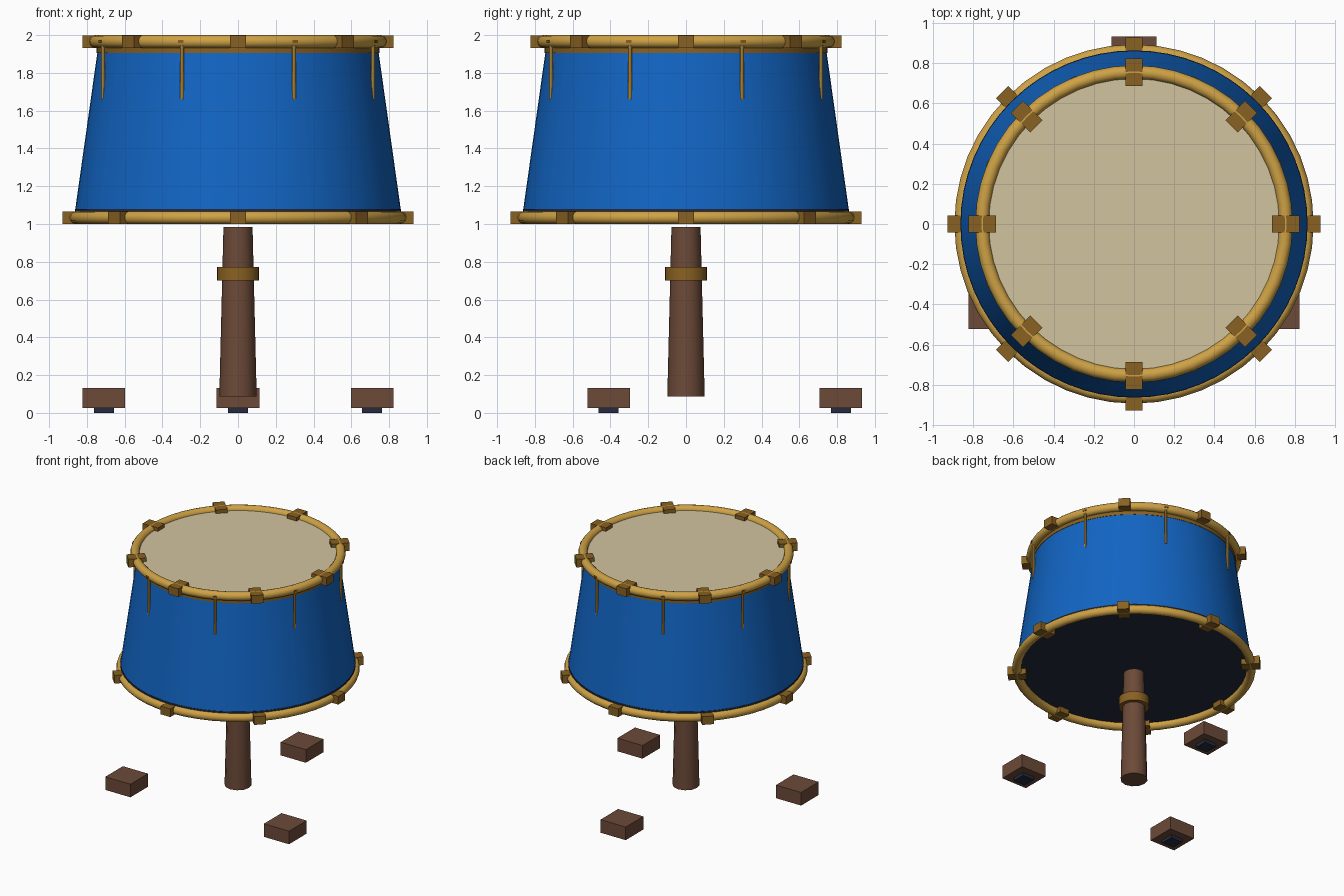
import bpy
from math import cos, sin, pi, radians

cube = bpy.data.objects.get("Cube")
if cube:
    bpy.data.objects.remove(cube, do_unlink=True)


def material(name, r, g, b):
    mat = bpy.data.materials.new(name)
    mat.use_nodes = True
    mat.diffuse_color = (r, g, b, 1)
    bsdf = next(n for n in mat.node_tree.nodes if n.type == 'BSDF_PRINCIPLED')
    bsdf.inputs["Base Color"].default_value = (r, g, b, 1)
    return mat


BLUE = material("shell blue", 0.006, 0.13, 0.55)
GOLD = material("hoop gold", 0.62, 0.36, 0.06)
BRASS = material("dark brass", 0.25, 0.12, 0.016)
SKIN = material("drumhead cream", 0.65, 0.55, 0.35)
WOOD = material("brown wood", 0.15, 0.068, 0.04)
RUBBER = material("dark navy", 0.018, 0.023, 0.048)


def finish(name, mat, smooth=True):
    obj = bpy.context.object
    obj.name = name
    obj.data.materials.append(mat)
    if smooth:
        bpy.ops.object.shade_smooth_by_angle(angle=radians(35))
    return obj


def cone(name, mat, r_low, r_high, z_low, z_high, sides=64, x=0, y=0, fill='NGON'):
    bpy.ops.mesh.primitive_cone_add(
        vertices=sides, radius1=r_low, radius2=r_high, depth=z_high - z_low,
        end_fill_type=fill, location=(x, y, (z_low + z_high) / 2))
    return finish(name, mat)


def box(name, mat, size, loc, turn=0):
    bpy.ops.mesh.primitive_cube_add(size=1, location=loc, rotation=(0, 0, turn))
    obj = bpy.context.object
    obj.scale = size
    bpy.ops.object.transform_apply(location=False, rotation=False, scale=True)
    return finish(name, mat, False)


# Drum body
cone("shell", BLUE, 0.862, 0.74, 1.075, 1.94, fill='NOTHING')
cone("bottom_plate", RUBBER, 0.864, 0.864, 1.045, 1.08)
cone("top_band", BRASS, 0.748, 0.748, 1.905, 1.945)
cone("drumhead", SKIN, 0.74, 0.74, 1.94, 1.97)

# Hoops, each with eight clamps
for label, radius, z in (("top", 0.756, 1.966), ("bottom", 0.86, 1.034)):
    bpy.ops.mesh.primitive_torus_add(
        major_radius=radius, minor_radius=0.034, major_segments=48,
        minor_segments=12, location=(0, 0, z))
    finish(label + "_hoop", GOLD)
    for i in range(8):
        a = i * pi / 4
        box(f"{label}_clamp_{i + 1}", BRASS, (0.136, 0.087, 0.066),
            (radius * cos(a), radius * sin(a), z), a)

# Tension rods between the clamps, with small nuts in the top hoop
for i in range(8):
    a = (i + 0.5) * pi / 4
    cone(f"tension_rod_{i + 1}", GOLD, 0.01, 0.01, 1.66, 1.965, 8,
         0.774 * cos(a), 0.774 * sin(a))
    box(f"rod_nut_{i + 1}", BRASS, (0.03, 0.03, 0.014),
        (0.777 * cos(a), 0.777 * sin(a), 1.966), a)

# Centre post and collar
cone("post", WOOD, 0.099, 0.077, 0.088, 0.985, 12)
cone("post_collar", BRASS, 0.112, 0.112, 0.7, 0.773, 24)

# Three feet with rubber pads
for i in range(3):
    a = pi / 2 + i * 2 * pi / 3
    x, y = 0.82 * cos(a), 0.82 * sin(a)
    box(f"foot_{i + 1}", WOOD, (0.225, 0.225, 0.106), (x, y, 0.078))
    box(f"foot_pad_{i + 1}", RUBBER, (0.105, 0.105, 0.04), (x, y, 0.02))
